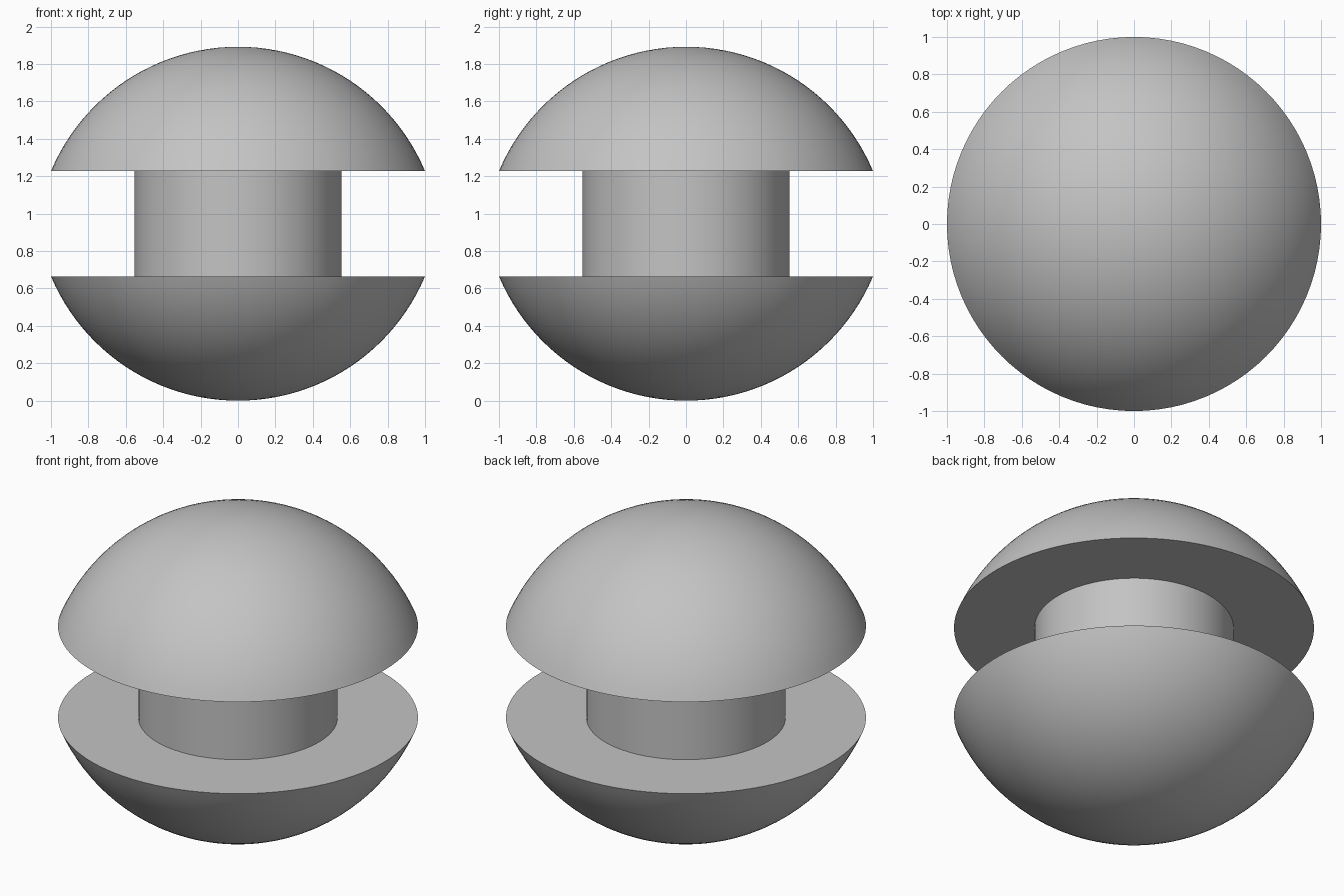
import bpy
import bmesh
import math

cube = bpy.data.objects.get("Cube")
if cube:
    bpy.data.objects.remove(cube, do_unlink=True)

SEGMENTS, RINGS = 96, 24
MID_Z = 0.946        # height of the mirror plane
HALF_GAP = 0.281     # mirror plane to each flat face
RIM = 1.0
POST_RADIUS = 0.553
RISE = MID_Z - HALF_GAP
DOME_RADIUS = (RIM ** 2 + RISE ** 2) / (2 * RISE)

grey = bpy.data.materials.new("plain_grey")
grey.use_nodes = True
colour = (0.55, 0.55, 0.55, 1)
grey.diffuse_color = colour
grey.node_tree.nodes["Principled BSDF"].inputs["Base Color"].default_value = colour


def lathe(name, profile):
    """Spin a closed (radius, height) profile around z, smooth with sharp rims."""
    bm = bmesh.new()
    verts = [bm.verts.new((r, 0, z)) for r, z in profile]
    edges = [bm.edges.new(pair) for pair in zip(verts, verts[1:])]
    bmesh.ops.spin(bm, geom=verts + edges, cent=(0, 0, 0), axis=(0, 0, 1),
                   angle=2 * math.pi, steps=SEGMENTS, use_duplicate=False)
    bmesh.ops.remove_doubles(bm, verts=bm.verts, dist=0.0001)
    bmesh.ops.recalc_face_normals(bm, faces=bm.faces)
    mesh = bpy.data.meshes.new(name)
    bm.to_mesh(mesh)
    bm.free()
    mesh.materials.append(grey)
    obj = bpy.data.objects.new(name, mesh)
    bpy.context.collection.objects.link(obj)
    bpy.ops.object.select_all(action="DESELECT")
    obj.select_set(True)
    bpy.context.view_layer.objects.active = obj
    bpy.ops.object.shade_smooth_by_angle(angle=math.radians(30))
    return obj


# Spherical caps, flat faces towards each other
rim_angle = math.asin(RIM / DOME_RADIUS)
for name, side in (("upper_dome", 1), ("lower_dome", -1)):
    profile = [(0, MID_Z + side * HALF_GAP)]
    for i in range(RINGS + 1):
        a = rim_angle * (1 - i / RINGS)
        height = HALF_GAP + RISE - DOME_RADIUS * (1 - math.cos(a))
        profile.append((DOME_RADIUS * math.sin(a), MID_Z + side * height))
    lathe(name, profile)

# Round post joining the two domes
low, high = MID_Z - HALF_GAP - 0.01, MID_Z + HALF_GAP + 0.01
lathe("centre_post", [(0, low), (POST_RADIUS, low), (POST_RADIUS, high), (0, high)])
